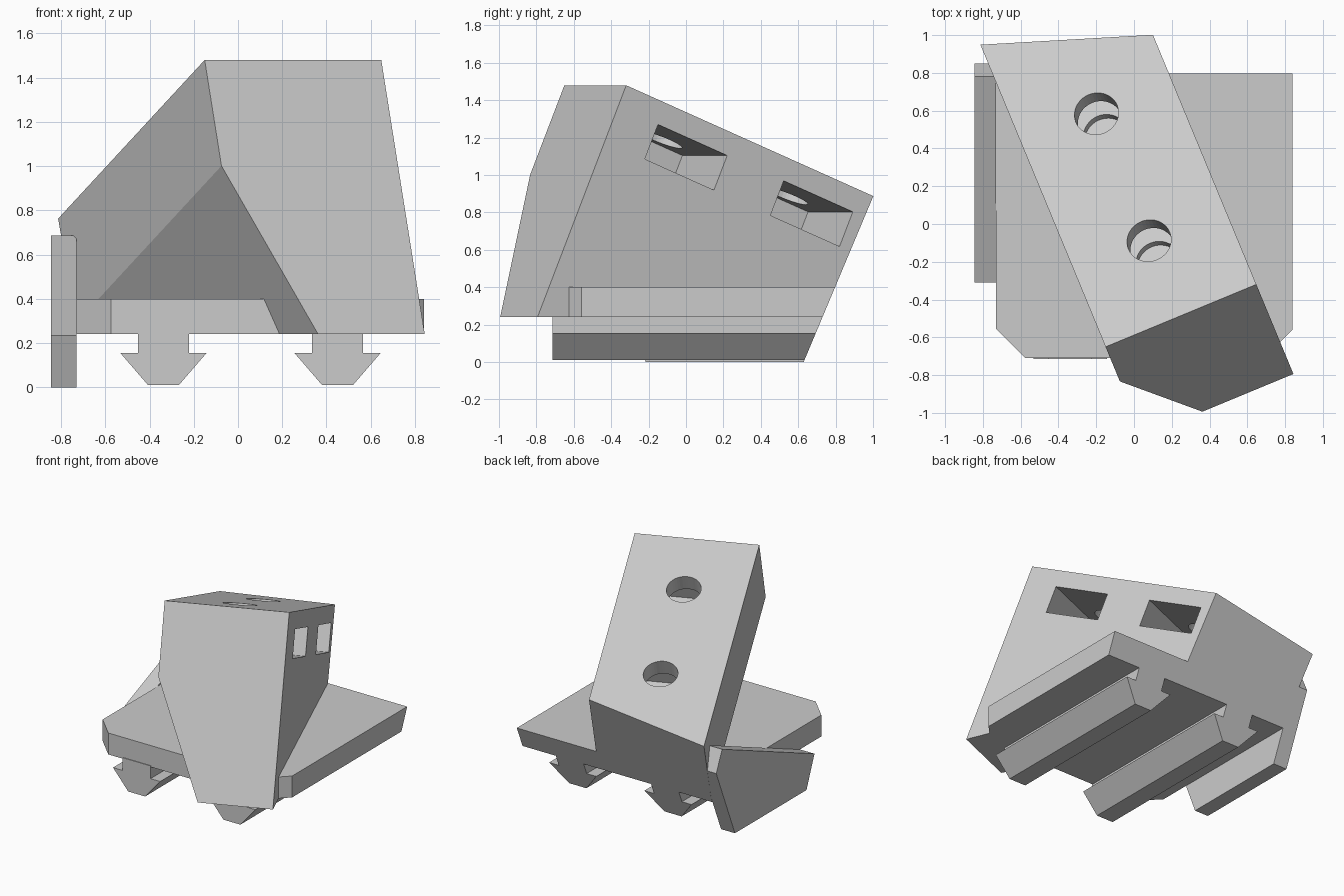
import bpy, bmesh
from math import radians, sin, cos
from mathutils import Matrix, Vector

if "Cube" in bpy.data.objects:
    bpy.data.objects.remove(bpy.data.objects["Cube"], do_unlink=True)

grey = bpy.data.materials.new("plain grey")
grey.use_nodes = True
grey.diffuse_color = (0.6, 0.6, 0.6, 1)
grey.node_tree.nodes["Principled BSDF"].inputs["Base Color"].default_value = (0.6, 0.6, 0.6, 1)

BACK = (Vector((0, 0.629, 0)), Vector((0, 1, -0.42)))   # leaning back plane
UNDER = (Vector((0, 0, 0.24)), Vector((0, 0, -1)))      # underside of the plate

# Tilted frame of the block: across, along the slope, normal to its top
c, s = cos(radians(22.5)), sin(radians(22.5))
TILT = Matrix(((c, -s * c, -s * s, 0), (s, c * c, c * s, 0), (0, -s, c, 0), (0, 0, 0, 1)))


def prism(name, profile, place, start, end, cuts=(), frame=Matrix()):
    """Extrude a 2D profile from start to end, then trim it with planes."""
    bm = bmesh.new()
    rings = [[bm.verts.new(frame @ Vector(place(p, q, d))) for p, q in profile]
             for d in (start, end)]
    bm.faces.new(rings[0])
    bm.faces.new(rings[1])
    n = len(profile)
    for i in range(n):
        j = (i + 1) % n
        bm.faces.new((rings[0][i], rings[0][j], rings[1][j], rings[1][i]))
    for point, normal in cuts:
        geom = bm.verts[:] + bm.edges[:] + bm.faces[:]
        cut = bmesh.ops.bisect_plane(bm, geom=geom, plane_co=point, plane_no=normal,
                                     clear_outer=True)["geom_cut"]
        edges = [e for e in cut if isinstance(e, bmesh.types.BMEdge)]
        bmesh.ops.holes_fill(bm, edges=edges, sides=0)
    bmesh.ops.recalc_face_normals(bm, faces=bm.faces)
    mesh = bpy.data.meshes.new(name)
    bm.to_mesh(mesh)
    bm.free()
    mesh.materials.append(grey)
    obj = bpy.data.objects.new(name, mesh)
    bpy.context.collection.objects.link(obj)
    return obj


def along_x(p, q, d): return (d, p, q)
def along_y(p, q, d): return (p, d, q)
def along_z(p, q, d): return (p, q, d)


# Base plate with chamfered front corners
prism("base_plate", [(-0.73, -0.555), (-0.575, -0.71), (0.69, -0.71), (0.84, -0.56),
                     (0.84, 1), (-0.73, 1)], along_z, 0.24, 0.4, [BACK])

# Side fin, a tilted slab trimmed at the bottom and back
prism("side_fin", [(-0.31, 0.235), (0.78, 0.685), (0.85, 0.53), (0.629, 0), (-0.215, 0)],
      along_x, -0.845, -0.73)

# Two barbed rails under the plate
half = [(0.115, 0.25), (0.115, 0.155), (0.195, 0.155), (0.07, 0.01)]
outline = half + [(-x, z) for x, z in reversed(half)]
for side, centre in (("right", -0.337), ("left", 0.45)):
    prism(side + "_rail", [(centre + x, z) for x, z in outline], along_y, -0.715, 1, [BACK])

# Tilted block with one lower corner cut away
block = prism("tilted_block", [(-0.388, 1.159), (0.476, 1.159), (0.476, -0.23),
                               (-0.026, -0.23), (-0.388, 0.641)],
              along_y, -1.068, 1.6, [UNDER, BACK], TILT)

# Screw holes and the side slots that cross them
cutters = []
for centre in (-0.601, 0.186):
    lo, hi = centre - 0.2165, centre + 0.2165
    cutters.append(prism("slot_cutter", [(-0.15, lo), (0.7, lo), (0.7, hi), (-0.15, hi)],
                         along_z, 0.836, 1.036, frame=TILT))
    circle = [(0.04 + 0.118 * cos(radians(a)), centre + 0.118 * sin(radians(a)))
              for a in range(0, 360, 9)]
    cutters.append(prism("hole_cutter", circle, along_z, 0.78, 1.3, frame=TILT))

for cutter in cutters:
    cutter.hide_render = True
    mod = block.modifiers.new("cut", 'BOOLEAN')
    mod.operation = 'DIFFERENCE'
    mod.solver = 'EXACT'
    mod.object = cutter

# Bake the cuts and drop the cutters
bpy.context.view_layer.update()
baked = bpy.data.meshes.new_from_object(block.evaluated_get(bpy.context.evaluated_depsgraph_get()))
block.modifiers.clear()
block.data = baked
for cutter in cutters:
    bpy.data.objects.remove(cutter, do_unlink=True)
